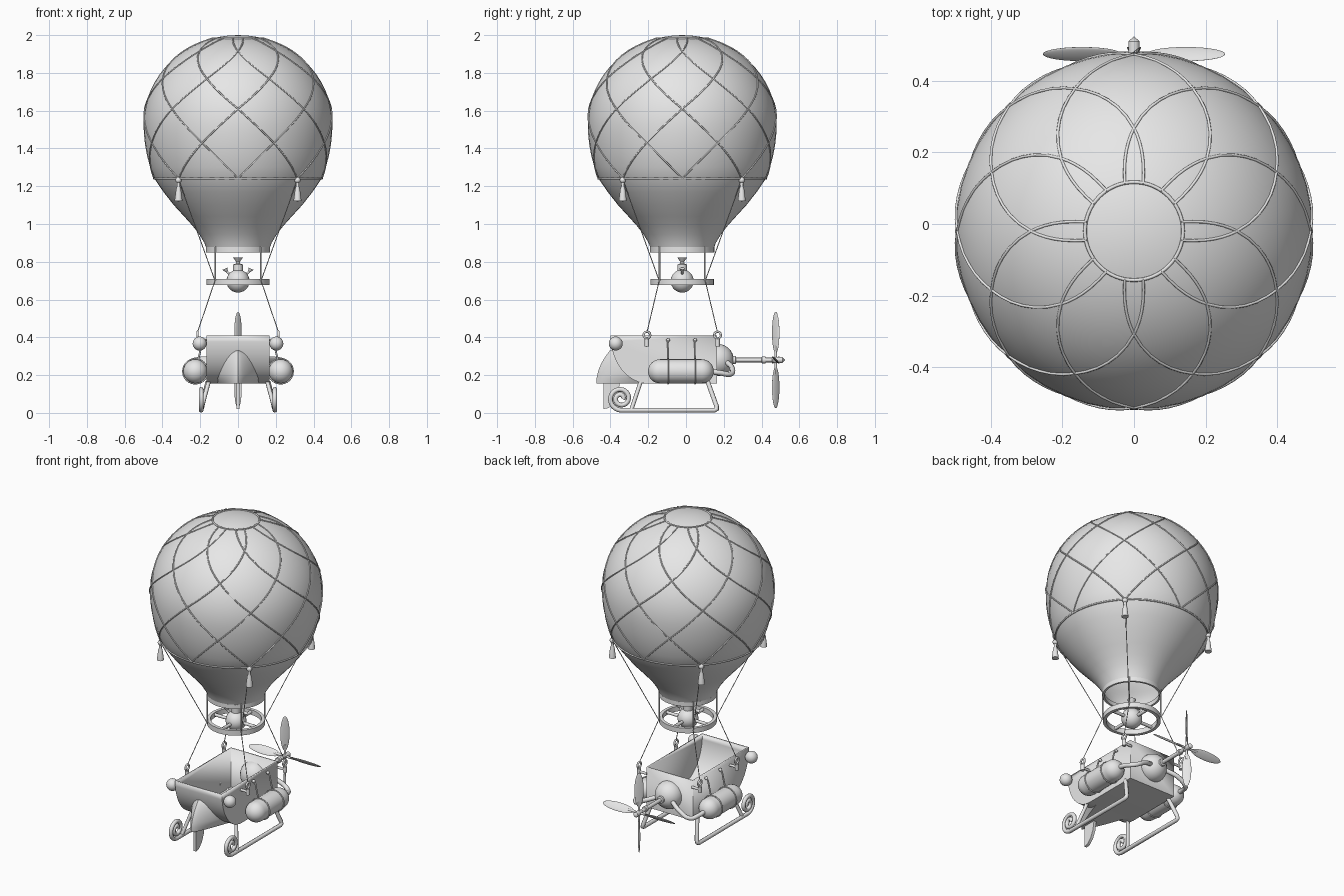
import bpy, bmesh, math
from math import sin, cos, pi, sqrt, radians
from mathutils import Matrix, Vector

if "Cube" in bpy.data.objects:
    bpy.data.objects.remove(bpy.data.objects["Cube"])

grey = bpy.data.materials.new("plain_grey")
grey.use_nodes = True
colour = (0.8, 0.8, 0.8, 1)
grey.diffuse_color = colour
grey.node_tree.nodes["Principled BSDF"].inputs["Base Color"].default_value = colour

CY = -0.02                      # balloon axis in y
SIDES = (("left", 1), ("right", -1))
CORNERS = [(sx, sy) for sx in (1, -1) for sy in (1, -1)]
ALONG_Y = Matrix.Rotation(-pi / 2, 4, 'X')


def finish(ob, angle=35):
    bpy.ops.object.select_all(action='DESELECT')
    ob.select_set(True)
    bpy.context.view_layer.objects.active = ob
    if ob.type == 'CURVE':
        bpy.ops.object.convert(target='MESH')
        ob = bpy.context.object
    ob.data.materials.clear()
    ob.data.materials.append(grey)
    bpy.ops.object.shade_smooth_by_angle(angle=radians(angle))
    return ob


def add_mesh(name, bm, loc=(0, 0, 0), rot=None):
    bmesh.ops.recalc_face_normals(bm, faces=bm.faces)
    bm.transform(Matrix.Translation(loc) @ (rot or Matrix()))
    me = bpy.data.meshes.new(name)
    bm.to_mesh(me)
    bm.free()
    ob = bpy.data.objects.new(name, me)
    bpy.context.collection.objects.link(ob)
    return finish(ob)


def lathe(name, profile, loc=(0, 0, 0), rot=None, n=24, closed=False):
    """Turn (radius, height) points about z."""
    bm = bmesh.new()
    rings = []
    for r, z in profile:
        if r < 1e-5:
            rings.append([bm.verts.new((0, 0, z))] * n)
        else:
            rings.append([bm.verts.new((r * cos(2 * pi * i / n), r * sin(2 * pi * i / n), z))
                          for i in range(n)])
    pairs = list(zip(rings, rings[1:])) + ([(rings[-1], rings[0])] if closed else [])
    for a, b in pairs:
        for i in range(n):
            j = (i + 1) % n
            quad = list(dict.fromkeys((a[i], a[j], b[j], b[i])))
            if len(quad) > 2:
                bm.faces.new(quad)
    return add_mesh(name, bm, loc, rot)


def ball(name, r, loc, scale=(1, 1, 1), rot=None):
    bm = bmesh.new()
    bmesh.ops.create_uvsphere(bm, u_segments=24, v_segments=14, radius=r)
    bm.transform(Matrix.Diagonal((*scale, 1)))
    return add_mesh(name, bm, loc, rot)


def tube(name, paths, r, cyclic=False, smooth=False):
    cu = bpy.data.curves.new(name, 'CURVE')
    cu.dimensions = '3D'
    cu.bevel_depth, cu.bevel_resolution, cu.use_fill_caps = r, 2, True
    for pts in paths:
        sp = cu.splines.new('BEZIER' if smooth else 'POLY')
        points = sp.bezier_points if smooth else sp.points
        points.add(len(pts) - 1)
        for p, co in zip(points, pts):
            if smooth:
                p.co = co
                p.handle_left_type = p.handle_right_type = 'AUTO'
            else:
                p.co = (*co, 1)
        sp.use_cyclic_u = cyclic
    ob = bpy.data.objects.new(name, cu)
    bpy.context.collection.objects.link(ob)
    return finish(ob, 60)


def circle(r, z, n=64):
    return [(r * cos(2 * pi * i / n), CY + r * sin(2 * pi * i / n), z) for i in range(n)]


def slab(name, outline, half):
    """Extrude a (y, z) outline across x."""
    bm = bmesh.new()
    face = bm.faces.new([bm.verts.new((-half, y, z)) for y, z in outline])
    ext = bmesh.ops.extrude_face_region(bm, geom=[face])
    bmesh.ops.translate(bm, vec=(2 * half, 0, 0),
                        verts=[v for v in ext["geom"] if isinstance(v, bmesh.types.BMVert)])
    return bm


# Balloon envelope: ellipsoid crown, fuller shoulder, flared neck
NECK = [(0.34, 1.1), (0.285, 1.04), (0.24, 0.99), (0.205, 0.945), (0.178, 0.9), (0.162, 0.855)]


def skin(z):
    h = 0.47 if z > 1.53 else 0.625
    return 0.5 * sqrt(max(0, 1 - ((z - 1.53) / h) ** 2))


crown = [(0.5 * sin(a), 1.53 + 0.47 * cos(a)) for a in (pi / 2 * i / 16 for i in range(17))]
shoulder = [(skin(z), z) for z in (1.48, 1.42, 1.36, 1.3, 1.24)]
lathe("envelope", crown + shoulder + [(0.395, 1.17)] + NECK, (0, CY, 0), n=48)
lathe("mouth_band", [(0.158, 0.85), (0.17, 0.85), (0.17, 0.877), (0.158, 0.877)],
      (0, CY, 0), n=48, closed=True)

# Diamond net with its two hoops
KEYS = [(0, 1.24), (22.5, 1.43), (45, 1.61), (67.5, 1.77), (90, 1.915), (101, 1.985)]
strands = []
for k in range(8):
    for way in (1, -1):
        path = []
        for (a0, z0), (a1, z1) in zip(KEYS, KEYS[1:]):
            for i in range(6):
                t = i / 6
                ang = radians(45 * k + way * (a0 + (a1 - a0) * t))
                z = z0 + (z1 - z0) * t
                r = skin(z) + 0.001
                path.append((r * cos(ang), CY + r * sin(ang), z))
        ang = radians(45 * k + way * KEYS[-1][0])
        path.append((0.135 * cos(ang), CY + 0.135 * sin(ang), KEYS[-1][1]))
        strands.append(path)
tube("net", strands, 0.004)
tube("net_hoops", [circle(0.444, 1.24), circle(0.137, 1.983)], 0.005, cyclic=True)

# Tassels, cables and burner hangers on the four diagonals
cables, hangers = [], []
for sx, sy in CORNERS:
    x, y = 0.315 * sx, CY + 0.315 * sy
    ball("tassel_bead", 0.016, (x, y, 1.232))
    lathe("tassel", [(0, 1.222), (0.009, 1.22), (0.008, 1.2), (0.013, 1.185), (0.021, 1.122), (0, 1.12)],
          (x, y, 0), n=12)
    bx, by = 0.122 * sx, CY + 0.122 * sy
    hook = (0.215 * sx, CY + 0.187 * sy, 0.425)
    cables.append([(x, y, 1.235), (bx, by, 0.7), hook])
    hangers.append([(0.12 * sx, CY + 0.12 * sy, 0.88), (0.12 * sx, CY + 0.12 * sy, 0.7)])
    # Shackle on the basket rim
    ring = [(hook[0], hook[1] + 0.018 * cos(a), 0.412 + 0.018 * sin(a))
            for a in (pi * i / 6 for i in range(12))]
    tube("shackle_ring", [ring], 0.006, cyclic=True)
    lathe("shackle_post", [(0, 0.35), (0.012, 0.352), (0.012, 0.39), (0, 0.395)], (*hook[:2], 0), n=12)
    tube("shackle_pin", [[(0.16 * sx, hook[1], 0.37), (0.215 * sx, hook[1], 0.37)]], 0.008)
tube("cables", cables, 0.0025)
tube("burner_hangers", hangers, 0.0045)

# Burner: flat ring, spokes, bulb, chimney and side jets
lathe("burner_ring", [(0.148, 0.678), (0.168, 0.678), (0.168, 0.71), (0.148, 0.71)],
      (0, CY, 0), n=40, closed=True)
tube("burner_spokes", [[(-0.155, CY, 0.695), (0.155, CY, 0.695)],
                       [(0, CY - 0.155, 0.695), (0, CY + 0.155, 0.695)]], 0.01)
ball("burner_bulb", 0.061, (0, CY, 0.698))
lathe("burner_chimney", [(0, 0.75), (0.026, 0.75), (0.026, 0.785), (0.012, 0.79),
                         (0.01, 0.8), (0.026, 0.822), (0, 0.81)], (0, CY, 0))
for side, s in SIDES:
    tube("burner_jet_" + side, [[(0, CY, 0.74), (0.045 * s, CY, 0.737), (0.062 * s, CY, 0.752)]],
         0.006, smooth=True)
    lathe("burner_nozzle_" + side, [(0, 0), (0.006, 0), (0.015, 0.018), (0, 0.012)],
          (0.061 * s, CY, 0.747), Matrix.Rotation(0.4 * s, 4, 'Y'), n=12)

# Basket: open tub with a rounded bow
TOP, LOW = 0.41, 0.155


def bow_y(z):
    u = (TOP - z) / (TOP - LOW)
    return -0.2 - 0.2 * sqrt(max(0, 1 - u * u))


bow = [(bow_y(z), z) for z in (TOP - (TOP - LOW) * sin(pi / 2 * i / 12) for i in range(13))]
bm = slab("basket", bow + [(0.165, LOW), (0.165, TOP)], 0.166)
lid = [f for f in bm.faces if f.calc_center_median().z > TOP - 0.001]
bmesh.ops.delete(bm, geom=lid, context='FACES_ONLY')
basket = add_mesh("basket", bm)
wall = basket.modifiers.new("wall", 'SOLIDIFY')
wall.thickness, wall.offset = 0.012, -1

# Pointed prow hood and keel fin
bm = bmesh.new()
rows = []
for i in range(13):
    v = 1 - (1 - i / 12) ** 2
    z = LOW + 0.175 * v
    tip, back, w = -0.475 + 0.072 * v * v, bow_y(z) + 0.004, 0.12 * sqrt(1 - v)
    rows.append([bm.verts.new((w * s, tip + (back - tip) * abs(s) ** 1.3, z))
                 for s in (j / 8 for j in range(-8, 9))])
for a, b in zip(rows, rows[1:]):
    for j in range(16):
        bm.faces.new((a[j], a[j + 1], b[j + 1], b[j]))
bm.faces.new(rows[0])
bmesh.ops.remove_doubles(bm, verts=bm.verts, dist=1e-5)
add_mesh("prow", bm)
fin = [(-0.437, 0.16), (-0.437, 0.02), (-0.41, 0.026), (-0.38, 0.055), (-0.36, 0.1), (-0.35, 0.16)]
add_mesh("keel_fin", slab("keel_fin", fin, 0.009))

# Parts on both flanks
cap = [(0.064 * sin(pi / 2 * i / 8), -0.064 * cos(pi / 2 * i / 8)) for i in range(9)]
for side, s in SIDES:
    ball("lamp_" + side, 0.037, (0.203 * s, -0.372, 0.367))
    tank = [(r, z - 0.11) for r, z in cap] + [(r, 0.11 - z) for r, z in reversed(cap)]
    lathe("tank_" + side, tank, (0.226 * s, -0.027, 0.22), ALONG_Y)
    for y in (-0.095, 0.048):
        loop = [((0.226 + 0.066 * cos(a)) * s, y, 0.22 + 0.066 * sin(a))
                for a in (2 * pi * i / 24 for i in range(24))]
        tube("tank_strap_" + side, [loop], 0.004, cyclic=True)
        tube("strap_hook_" + side, [[(0.16 * s, y, 0.385), (0.182 * s, y, 0.388), (0.19 * s, y, 0.37),
                                     (0.21 * s, y, 0.284)]], 0.005)
        ball("strap_stud_" + side, 0.01, (0.178 * s, y, 0.385))
    tube("steam_pipe_" + side, [[(0.226 * s, 0.12, 0.22), (0.22 * s, 0.18, 0.212), (0.19 * s, 0.235, 0.205),
                                 (0.13 * s, 0.245, 0.235), (0.05 * s, 0.215, 0.27)]], 0.014, smooth=True)
    # Sled runner with a scroll at the front
    scroll = []
    for i in range(45):
        t = i / 44
        a = -pi / 2 - t * 3.6 * pi
        r = 0.062 - 0.05 * t
        scroll.append((0.195 * s, -0.345 + r * cos(a), 0.076 + r * sin(a)))
    rear = [(0.16 * s, 0.115, 0.165), (0.19 * s, 0.162, 0.035), (0.194 * s, 0.163, 0.02),
            (0.195 * s, 0.15, 0.014)]
    tube("runner_" + side, [rear + scroll], 0.0125)
    tube("runner_strut_" + side, [[(0.155 * s, -0.24, 0.165), (0.195 * s, -0.29, 0.016)]], 0.011)

# Boiler, drive shaft and four-bladed propeller
PZ, PY = 0.28, 0.475
ball("boiler", 0.085, (0, 0.168, PZ))
lathe("drive_shaft", [(0, 0.2), (0.022, 0.2), (0.022, 0.262), (0.012, 0.265), (0.012, 0.4), (0.018, 0.402),
                      (0.018, 0.42), (0.012, 0.422), (0.012, 0.455), (0.016, 0.46), (0.016, 0.51), (0, 0.525)],
      (0, 0, PZ), ALONG_Y, n=16)
for k in range(4):
    spin = Matrix.Rotation(k * pi / 2, 4, 'Y')
    rot = spin @ Matrix.Rotation(pi / 4, 4, 'Z')
    out = spin @ Vector((0, 0, 1))
    centre = Vector((0, PY, PZ)) + out * 0.145
    ball("propeller_blade", 0.11, centre, (0.25, 0.05, 1), rot)
    tube("blade_root", [[(0, PY, PZ), tuple(centre - out * 0.07)]], 0.007)
